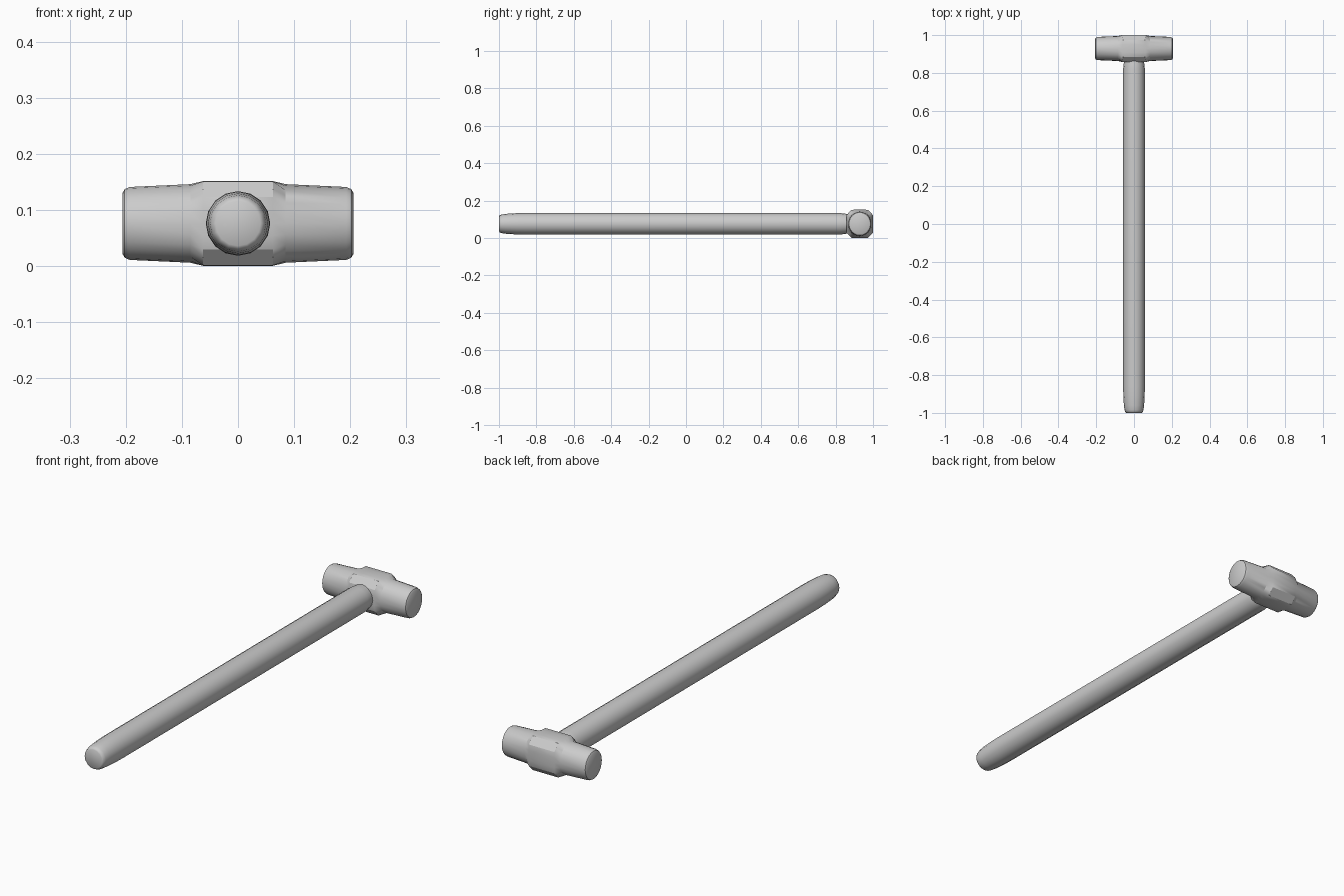
import bpy, bmesh
from math import sin, cos, radians, sqrt

if "Cube" in bpy.data.objects:
    bpy.data.objects.remove(bpy.data.objects["Cube"])

ZC = 0.076          # height of both axes
HEAD_Y = 0.929      # head centre along y


def loft(name, rings, smooth_angle):
    """Skin a list of equal-length rings and cap both ends."""
    bm = bmesh.new()
    loops = [[bm.verts.new(p) for p in ring] for ring in rings]
    n = len(loops[0])
    for a, b in zip(loops, loops[1:]):
        for i in range(n):
            j = (i + 1) % n
            bm.faces.new((a[i], a[j], b[j], b[i]))
    bm.faces.new(loops[0][::-1])
    bm.faces.new(loops[-1])
    bmesh.ops.recalc_face_normals(bm, faces=bm.faces)
    mesh = bpy.data.meshes.new(name)
    bm.to_mesh(mesh)
    bm.free()
    obj = bpy.data.objects.new(name, mesh)
    bpy.context.collection.objects.link(obj)
    bpy.ops.object.select_all(action='DESELECT')
    bpy.context.view_layer.objects.active = obj
    obj.select_set(True)
    bpy.ops.object.shade_smooth_by_angle(angle=radians(smooth_angle))
    return obj


# Head: round striking ends, chamfered square middle
ANGLES = [q * 90 + a for q in range(4) for a in (0, 16, 32, 45, 58, 74)]


def head_ring(x, half, square):
    ring = []
    for deg in ANGLES:
        c, s = cos(radians(deg)), sin(radians(deg))
        r = half
        if square:
            flat = half / max(abs(c), abs(s))
            chamfer = 1.14 * half * sqrt(2) / (abs(c) + abs(s))
            r = min(flat, chamfer)
        ring.append((x, HEAD_Y + r * c * 0.945, ZC + r * s))
    return ring


half_profile = [(0.062, 0.0755, True), (0.085, 0.0700, False),
                (0.193, 0.0650, False), (0.202, 0.0610, False),
                (0.206, 0.0540, False)]
profile = [(-x, r, sq) for x, r, sq in reversed(half_profile)] + half_profile
loft("hammer_head", [head_ring(*p) for p in profile], 32)

# Handle: long round shaft, softened butt, slight taper into the head
handle_profile = [(-1.0, 0.040), (-0.996, 0.046), (-0.985, 0.050),
                  (-0.96, 0.0535), (-0.91, 0.0565), (-0.86, 0.0575),
                  (0.82, 0.0575), (0.845, 0.055), (0.87, 0.051), (0.92, 0.050)]
SIDES = 16
loft("handle", [[(r * cos(radians(i * 360 / SIDES)), y,
                  ZC + r * sin(radians(i * 360 / SIDES)))
                 for i in range(SIDES)] for y, r in handle_profile], 50)
